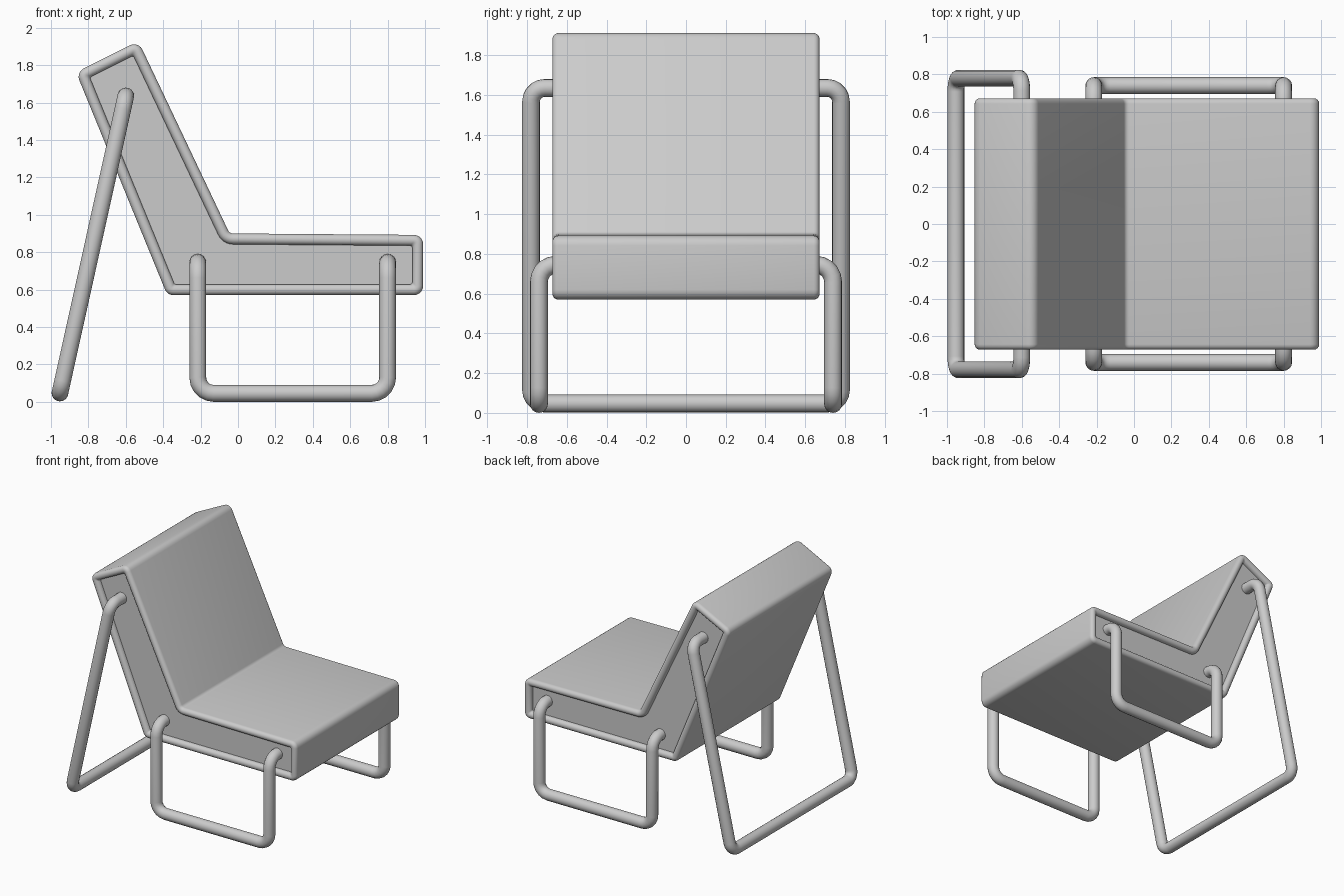
import bpy, bmesh, math
from mathutils import Vector

if "Cube" in bpy.data.objects:
    bpy.data.objects.remove(bpy.data.objects["Cube"])


def fillet(a, p, b, r, seg):
    """Arc points that round corner p between neighbours a and b."""
    u, v = (a - p).normalized(), (b - p).normalized()
    half = u.angle(v) / 2
    start, mid = r / math.tan(half), (u + v).normalized()
    centre = p + mid * (r / math.sin(half))
    e1 = p + u * start - centre
    e2 = p + v * start - centre
    sweep = e1.angle(e2)
    return [centre + (e1 * math.sin((1 - t) * sweep) + e2 * math.sin(t * sweep)) / math.sin(sweep)
            for t in (i / seg for i in range(seg + 1))]


def smooth(obj, angle):
    bpy.ops.object.select_all(action='DESELECT')
    obj.select_set(True)
    bpy.context.view_layer.objects.active = obj
    bpy.ops.object.shade_smooth_by_angle(angle=math.radians(angle))


def inset_profile(corners, d):
    """Counter-clockwise profile moved inwards by d, with rounded corners."""
    n, moved, convex = len(corners), [], []
    for i, p in enumerate(corners):
        e1 = (p - corners[i - 1]).normalized()
        e2 = (corners[(i + 1) % n] - p).normalized()
        n1, n2 = Vector((-e1.y, e1.x)), Vector((-e2.y, e2.x))
        moved.append(p + (n1 + n2) * (d / (1 + n1.dot(n2))))
        convex.append(e1.x * e2.y - e1.y * e2.x > 0)
    out = []
    for i, p in enumerate(moved):
        r = max(0.05 - d, 0.012) if convex[i] else 0.03 + d
        out += fillet(moved[i - 1], p, moved[(i + 1) % n], r, 5)
    return out


def tube(name, pts, bend):
    pts = [Vector(p) for p in pts]
    path = [pts[0]]
    for a, p, b in zip(pts, pts[1:], pts[2:]):
        path += fillet(a, p, b, bend, 5)
    path.append(pts[-1])
    cu = bpy.data.curves.new(name, 'CURVE')
    cu.dimensions = '3D'
    cu.bevel_depth, cu.bevel_resolution, cu.use_fill_caps = 0.045, 6, True
    sp = cu.splines.new('POLY')
    sp.points.add(len(path) - 1)
    for q, co in zip(sp.points, path):
        q.co = (*co, 1)
    obj = bpy.data.objects.new(name, cu)
    bpy.context.collection.objects.link(obj)
    bpy.ops.object.select_all(action='DESELECT')
    obj.select_set(True)
    bpy.context.view_layer.objects.active = obj
    bpy.ops.object.convert(target='MESH')
    smooth(bpy.context.object, 50)


# Upholstered seat and back: one bent profile with a rounded rim and sunken sides
corners = [Vector(c) for c in [(-0.378, 0.57), (0.99, 0.57), (0.99, 0.892),
                               (-0.045, 0.9), (-0.533, 1.929), (-0.866, 1.762)]]
half_width = 0.672
rim = []
for i in range(9):
    a = math.pi * i / 8
    rim.append((0.029 * (1 - math.cos(a)), half_width - 0.029 * (1 - math.sin(a))))
rim.append((0.058, 0.635))
sections = [(d, -y) for d, y in reversed(rim)] + rim
bm = bmesh.new()
rings = [[bm.verts.new((p.x, y, p.y)) for p in inset_profile(corners, d)] for d, y in sections]
for r1, r2 in zip(rings, rings[1:]):
    for i in range(len(r1)):
        bm.faces.new((r1[i - 1], r1[i], r2[i], r2[i - 1]))
bm.faces.new(rings[0])
bm.faces.new(rings[-1])
bmesh.ops.recalc_face_normals(bm, faces=bm.faces)
me = bpy.data.meshes.new("seat_and_back")
bm.to_mesh(me)
bm.free()
seat = bpy.data.objects.new("seat_and_back", me)
bpy.context.collection.objects.link(seat)
smooth(seat, 40)

# U-shaped side legs
for side, s in (("near", -1), ("far", 1)):
    tube(side + "_side_leg",
         [(-0.215, 0.58 * s, 0.745), (-0.215, 0.74 * s, 0.745), (-0.215, 0.74 * s, 0.045),
          (0.8, 0.74 * s, 0.045), (0.8, 0.74 * s, 0.745), (0.8, 0.58 * s, 0.745)], 0.085)

# Wide sloping back leg
tube("back_leg",
     [(-0.6, -0.58, 1.635), (-0.6, -0.78, 1.635), (-0.952, -0.78, 0.047),
      (-0.952, 0.78, 0.047), (-0.6, 0.78, 1.635), (-0.6, 0.58, 1.635)], 0.07)
